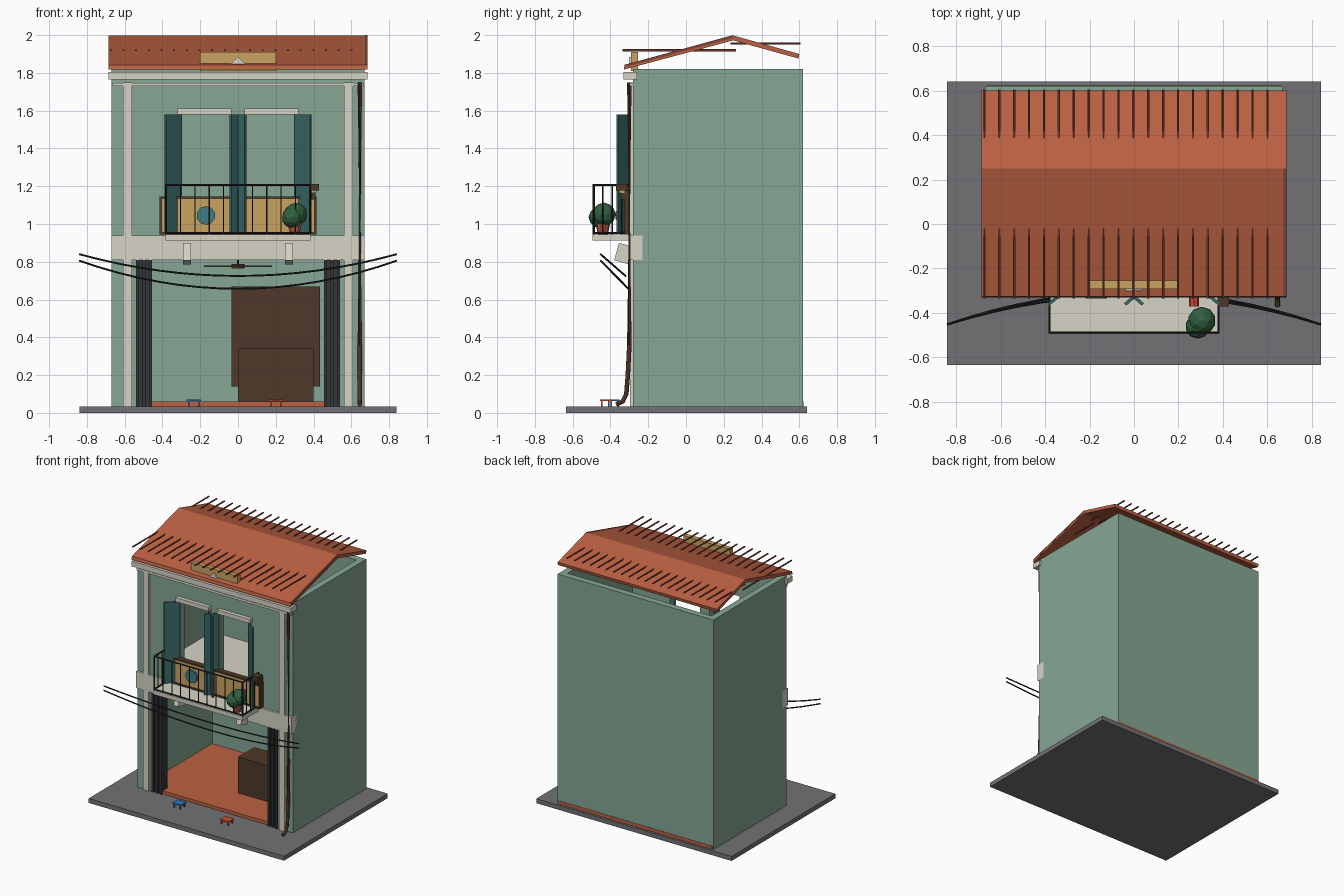
import bpy, bmesh, math
from mathutils import Matrix, Vector

if "Cube" in bpy.data.objects:
    bpy.data.objects.remove(bpy.data.objects["Cube"])

MATS = {}
COLORS = dict(green=(.24, .39, .30), cream=(.68, .66, .57), asphalt=(.17, .17, .18),
              tile=(.50, .12, .055), rib=(.24, .06, .04), teal=(.04, .14, .13), iron=(.02, .02, .02),
              yellow=(.60, .37, .12), wood=(.075, .04, .022), steel=(.035, .037, .04), pipe=(.14, .06, .04),
              leaf=(.03, .12, .05), blue=(.03, .16, .50), red=(.60, .07, .03), disc=(.05, .20, .22))


def finish(name, bm, color):
    bmesh.ops.recalc_face_normals(bm, faces=bm.faces)
    me = bpy.data.meshes.new(name)
    bm.to_mesh(me)
    bm.free()
    ob = bpy.data.objects.new(name, me)
    bpy.context.collection.objects.link(ob)
    if color not in MATS:
        MATS[color] = bpy.data.materials.new(color)
        MATS[color].diffuse_color = (*COLORS[color], 1)
    me.materials.append(MATS[color])
    return ob


def boxes(name, color, *bounds):
    """One object from boxes given as x0, x1, y0, y1, z0, z1."""
    bm = bmesh.new()
    for x0, x1, y0, y1, z0, z1 in bounds:
        m = Matrix.Translation(((x0 + x1) / 2, (y0 + y1) / 2, (z0 + z1) / 2))
        bmesh.ops.create_cube(bm, size=1, matrix=m @ Matrix.Diagonal((x1 - x0, y1 - y0, z1 - z0, 1)))
    return finish(name, bm, color)


def mirrored(b):
    return (-b[1], -b[0], *b[2:])


def rods(name, color, r, *segs, sides=6, r2=None):
    """One object from straight rods between pairs of points."""
    bm = bmesh.new()
    for a, b in segs:
        a, b = Vector(a), Vector(b)
        m = Matrix.Translation((a + b) / 2) @ (b - a).to_track_quat('Z', 'Y').to_matrix().to_4x4()
        bmesh.ops.create_cone(bm, cap_ends=True, segments=sides, radius1=r,
                              radius2=r if r2 is None else r2, depth=(b - a).length, matrix=m)
    return finish(name, bm, color)


def prism(name, color, pts, offset):
    """Polygon swept along an offset vector."""
    bm = bmesh.new()
    face = bm.faces.new([bm.verts.new(p) for p in pts])
    ext = bmesh.ops.extrude_face_region(bm, geom=[face])
    bmesh.ops.translate(bm, vec=offset, verts=[v for v in ext['geom'] if isinstance(v, bmesh.types.BMVert)])
    return finish(name, bm, color)


def tube(name, color, r, pts):
    """Bent tube along a path, as a mesh."""
    bm = bmesh.new()
    rings = []
    for i, p in enumerate(pts):
        d = Vector(pts[min(i + 1, len(pts) - 1)]) - Vector(pts[max(i - 1, 0)])
        q = d.to_track_quat('Z', 'Y')
        rings.append([bm.verts.new(Vector(p) + q @ Vector((r * math.cos(t * math.pi / 4), r * math.sin(t * math.pi / 4), 0)))
                      for t in range(8)])
    for a, b in zip(rings, rings[1:]):
        for k in range(8):
            bm.faces.new((a[k], a[k - 1], b[k - 1], b[k]))
    bm.faces.new(rings[0])
    bm.faces.new(rings[-1])
    return finish(name, bm, color)


# Ground, shell and floors
boxes("street_base", "asphalt", (-.84, .84, -.635, .64, 0, .035))
side = (.62, .67, -.28, .62, .005, 1.82)
boxes("side_and_back_walls", "green", side, mirrored(side), (-.62, .62, .57, .62, .005, 1.82))
pier, upper = (.54, .62, -.28, -.23, .005, .81), (.30, .62, -.28, -.23, .81, 1.58)
boxes("front_wall", "green", pier, mirrored(pier), upper, mirrored(upper),
      (-.04, .04, -.28, -.23, .94, 1.58), (-.62, .62, -.28, -.23, 1.58, 1.82))
boxes("shop_floor", "tile", (-.66, .66, -.275, .623, .03, .06))
boxes("upper_floor", "cream", (-.62, .62, -.23, .57, .81, .93))

# Cream facade trim
boxes("floor_band", "cream", (-.67, .67, -.297, -.23, .81, .94))
pil = (.56, .61, -.297, -.27, .035, 1.75)
boxes("pilasters", "cream", pil, mirrored(pil))
boxes("cornice", "cream", (-.685, .685, -.33, -.26, 1.765, 1.805))
boxes("cornice_molding", "cream", (-.665, .665, -.30, -.27, 1.73, 1.747))
lintel = (.035, .32, -.31, -.27, 1.58, 1.612)
boxes("window_lintels", "cream", lintel, mirrored(lintel))

# Roof with horizontal ribs
prism("roof", "tile", [(-.685, y, z) for y, z in
      ((-.325, 1.842), (.25, 1.998), (.60, 1.90), (.595, 1.876), (.25, 1.972), (-.33, 1.817))], (1.37, 0, 0))
xs = [-.673 + .067 * i for i in range(20)]
rods("front_roof_ribs", "rib", .006, *[((x, -.335, 1.92), (x, .265, 1.92)) for x in xs])
rods("back_roof_ribs", "rib", .006, *[((x, .235, 1.955), (x, .605, 1.955)) for x in xs])
prism("roof_verge", "rib", [(.672, -.325, 1.843), (.672, .25, 2.0), (.672, .25, 1.985), (.672, -.325, 1.83)],
      (.014, 0, 0))

# Parapet plaque
boxes("parapet_plaque", "yellow", (-.2, .2, -.292, -.254, 1.81, 1.91))
prism("plaque_triangle", "cream", [(-.042, -.302, 1.845), (.042, -.302, 1.845), (0, -.302, 1.885)], (0, .015, 0))

# Open window shutters, crossing at the centre
bm = bmesh.new()
for hx, tx in ((-.30, -.385), (-.04, .04), (.04, -.04), (.30, .385)):
    d = Vector((tx - hx, -.07, 0))
    m = Matrix.Translation(((hx + tx) / 2, -.327, 1.265)) @ Matrix.Rotation(math.atan2(d.y, d.x), 4, 'Z')
    bmesh.ops.create_cube(bm, size=1, matrix=m @ Matrix.Diagonal((d.length, .014, .63, 1)))
finish("window_shutters", bm, "teal")

# Balcony slab, tilted brackets and railing
boxes("balcony_slab", "cream", (-.385, .385, -.495, -.28, .913, .945))
for s in (-1, 1):
    prism("balcony_bracket", "cream", [(s * .27 - .02, y, z) for y, z in
          ((-.355, .90), (-.27, .877), (-.295, .785), (-.38, .808))], (.04, 0, 0))
fx = [-.38 + .076 * i for i in range(11)]
corner = [(-.38, -.29), (-.38, -.488), (.38, -.488), (.38, -.29)]
rails = [((*a, z), (*b, z)) for z in (.952, 1.207) for a, b in zip(corner, corner[1:])]
rods("balcony_rails", "iron", .006, *rails)
posts = [(x, -.488) for x in fx] + [(s * .38, y) for s in (-1, 1) for y in (-.44, -.39, -.34)]
rods("balcony_balusters", "iron", .0035, *[((x, y, .945), (x, y, 1.207)) for x, y in posts])
rods("balcony_posts", "iron", .006, *[((s * .38, -.488, .945), (s * .38, -.488, 1.212)) for s in (-1, 1)])

# Long sign board with frame and discs
boxes("sign_board", "yellow", (-.405, .405, -.318, -.285, .955, 1.135))
boxes("sign_frame", "wood", (-.415, .415, -.325, -.28, 1.133, 1.145), (-.415, .415, -.325, -.28, .945, .957),
      (-.415, -.403, -.325, -.28, .945, 1.145), (.403, .415, -.325, -.28, .945, 1.145))
rods("sign_disc", "disc", .05, ((-.17, -.335, 1.045), (-.17, -.31, 1.045)), sides=10)
rods("sign_red_knob", "red", .022, ((.27, -.372, 1.045), (.27, -.31, 1.045)), sides=8)
boxes("sign_lamp", "wood", (.375, .428, -.37, -.31, 1.178, 1.213), (.39, .41, -.345, -.28, 1.13, 1.18))
boxes("sign_lamp_bulb", "yellow", (.385, .415, -.355, -.325, 1.165, 1.178))

# Potted plant
rods("plant_pot", "tile", .027, ((.30, -.44, .945), (.30, -.44, 1.0)), sides=10, r2=.038)
bm = bmesh.new()
for x, y, z, r in ((.305, -.435, 1.05, .063), (.287, -.46, 1.035, .056)):
    bmesh.ops.create_icosphere(bm, subdivisions=2, radius=r, matrix=Matrix.Translation((x, y, z)))
finish("plant_foliage", bm, "leaf")

# Folded metal shop doors
slats = [(.455 + .017 * i, .472 + .017 * i, -.29 + .014 * (i % 2), -.215, .035, .81) for i in range(5)]
boxes("folded_shop_doors", "steel", *slats, *map(mirrored, slats))

# Shop interior: counter, wall cabinet and ceiling fan
boxes("shop_counter", "wood", (0, .4, 0, .2, .005, .34))
boxes("wall_cabinet", "wood", (-.035, .435, .5, .575, .14, .67))
rods("fan_hub", "wood", .036, ((0, .1, .764), (0, .1, .788)), sides=10)
boxes("fan_blades", "wood", (-.18, .18, .085, .115, .773, .779), (-.015, .015, -.08, .28, .773, .779))
rods("fan_rod", "iron", .005, ((0, .1, .785), (0, .1, .815)))

# Downpipe and sagging street wires
tube("downpipe", "pipe", .012, [(.645, -.30, 1.75), (.645, -.30, .36), (.645, -.308, .2), (.645, -.316, .1),
                                (.645, -.335, .06), (.645, -.37, .045)])
for i, (z0, z1, y0) in enumerate(((.725, .84, -.32), (.657, .806, -.305))):
    ts = [k / 8 - 1 for k in range(17)]
    tube(f"street_wire_{i + 1}", "iron", .005,
         [(.84 * t, y0 + (-.452 - y0) * t * t, z0 + (z1 - z0) * t * t) for t in ts])

# Two low stools
for color, x, y in (("blue", -.235, -.385), ("red", .2, -.42)):
    legs = [(x + a * .027 - .004, x + a * .027 + .004, y + b * .025 - .004, y + b * .025 + .004, .035, .065)
            for a in (-1, 1) for b in (-1, 1)]
    boxes(color + "_stool", color, (x - .038, x + .038, y - .034, y + .034, .063, .071), *legs)

for m in bpy.data.materials:
    if m.users and not m.is_grease_pencil:
        m.use_nodes = True
        m.node_tree.nodes["Principled BSDF"].inputs["Base Color"].default_value = m.diffuse_color
